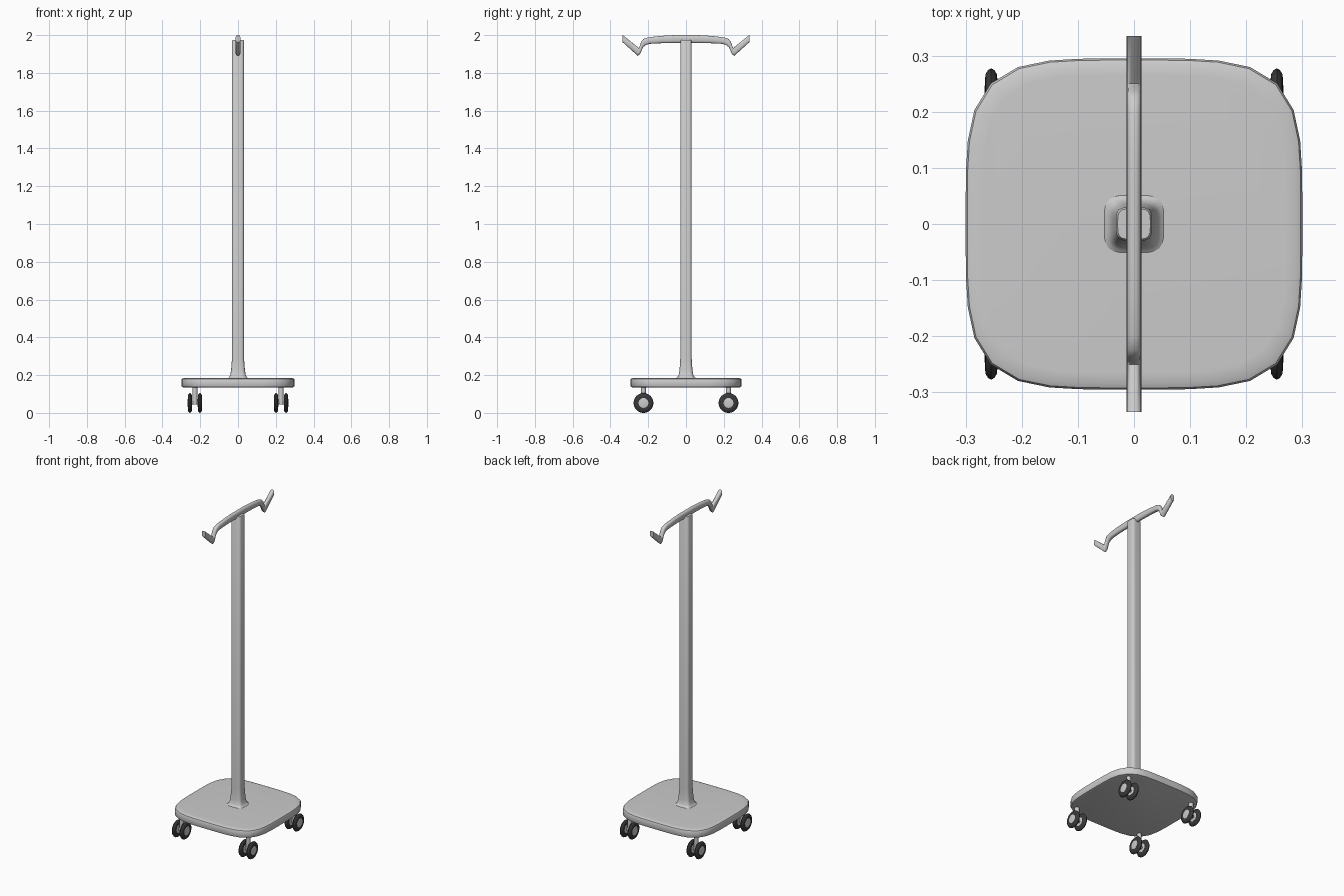
import bpy, bmesh, math
from mathutils import Vector

if "Cube" in bpy.data.objects:
    bpy.data.objects.remove(bpy.data.objects["Cube"])


def finish(name, bm, mat=None, angle=40):
    bmesh.ops.recalc_face_normals(bm, faces=bm.faces)
    me = bpy.data.meshes.new(name)
    bm.to_mesh(me)
    bm.free()
    ob = bpy.data.objects.new(name, me)
    bpy.context.collection.objects.link(ob)
    if mat:
        me.materials.append(mat)
    bpy.ops.object.select_all(action='DESELECT')
    ob.select_set(True)
    bpy.context.view_layer.objects.active = ob
    bpy.ops.object.shade_smooth_by_angle(angle=math.radians(angle))
    return ob


def loft(name, rings, mat=None, angle=40):
    """Skin a list of equal-length point rings and cap both ends."""
    bm = bmesh.new()
    rows = [[bm.verts.new(p) for p in ring] for ring in rings]
    n = len(rows[0])
    for a, b in zip(rows, rows[1:]):
        for i in range(n):
            bm.faces.new((a[i], a[(i + 1) % n], b[(i + 1) % n], b[i]))
    bm.faces.new(rows[0])
    bm.faces.new(rows[-1])
    return finish(name, bm, mat, angle)


def squircle(rx, ry, z, n=4.27, sides=40):
    pts = []
    for i in range(sides):
        t = 2 * math.pi * i / sides
        c, s = math.cos(t), math.sin(t)
        r = (abs(c) ** n + abs(s) ** n) ** (-1 / n)
        pts.append((rx * r * c, ry * r * s, z))
    return pts


def x_lathe(name, centre, profile, mat=None, sides=32):
    """Revolve (x offset, radius) pairs about an axis along x."""
    cx, cy, cz = centre
    rings = [[(cx + dx, cy + r * math.cos(2 * math.pi * i / sides),
               cz + r * math.sin(2 * math.pi * i / sides)) for i in range(sides)]
             for dx, r in profile]
    return loft(name, rings, mat)


dark = bpy.data.materials.new("dark_rubber")
dark.diffuse_color = (0.04, 0.04, 0.04, 1)
dark.use_nodes = True
dark.node_tree.nodes["Principled BSDF"].inputs["Base Color"].default_value = dark.diffuse_color

# Base plate with softened edges
plate = [(0.012, 0.135), (0.003, 0.138), (0, 0.145), (0, 0.173), (0.003, 0.180), (0.012, 0.184), (0.03, 0.185)]
loft("base_plate", [squircle(0.30 - d, 0.295 - d, z) for d, z in plate])

# Pole with flared foot
foot = [(0.058, 0.182), (0.048, 0.188), (0.041, 0.200), (0.037, 0.225), (0.034, 0.255), (0.032, 0.29), (0.032, 1.968), (0.029, 1.974)]
loft("pole", [squircle(r, r - 0.002, z) for r, z in foot])

# Top bar: half path of (y top, z top, y bottom, z bottom), mirrored in y
half = [(0.335, 2.0, 0.335, 1.962), (0.250, 1.932, 0.255, 1.89),
        (0.244, 1.945, 0.243, 1.90), (0.237, 1.965, 0.228, 1.935),
        (0.225, 1.980, 0.212, 1.948), (0.20, 1.988, 0.19, 1.954),
        (0.13, 1.996, 0.13, 1.957), (0.06, 2.0, 0.06, 1.958)]
path = half + [(0, 2.0, 0, 1.958)] + [(-a, b, -c, d) for a, b, c, d in reversed(half)]
bar = []
for yt, zt, yb, zb in path:
    top, bot = Vector((0, yt, zt)), Vector((0, yb, zb))
    mid, arm = (top + bot) / 2, (top - bot) / 2
    ring = []
    for i in range(16):
        t = 2 * math.pi * i / 16
        c, s = math.cos(t), math.sin(t)
        r = (abs(c) ** 3 + abs(s) ** 3) ** (-1 / 3)
        ring.append(mid + arm * (r * s) + Vector((0.013 * r * c, 0, 0)))
    bar.append(ring)
loft("hanger_bar", bar, angle=45)

# Twin-wheel casters
tyre = [(-0.010, 0.026), (-0.011, 0.033), (-0.010, 0.042), (-0.006, 0.049), (0, 0.0525),
        (0.006, 0.049), (0.010, 0.042), (0.011, 0.033), (0.010, 0.026)]
for sx in (-1, 1):
    for sy in (-1, 1):
        cx, cy, cz = sx * 0.228, sy * 0.225, 0.0525
        loft("caster_stem", [squircle(0.013, 0.013, z, 2, 16) for z in (0.045, 0.14)]
             ).location = (cx, cy, 0)
        x_lathe("caster_axle", (cx, cy, cz), [(-0.03, 0.009), (0.03, 0.009)], sides=16)
        for side in (-1, 1):
            c = (cx + side * 0.0265, cy, cz)
            x_lathe("caster_tyre", c, tyre, dark)
            x_lathe("caster_hub", c, [(-0.012, 0.02), (-0.0105, 0.026),
                                      (0.0105, 0.026), (0.012, 0.02)])
